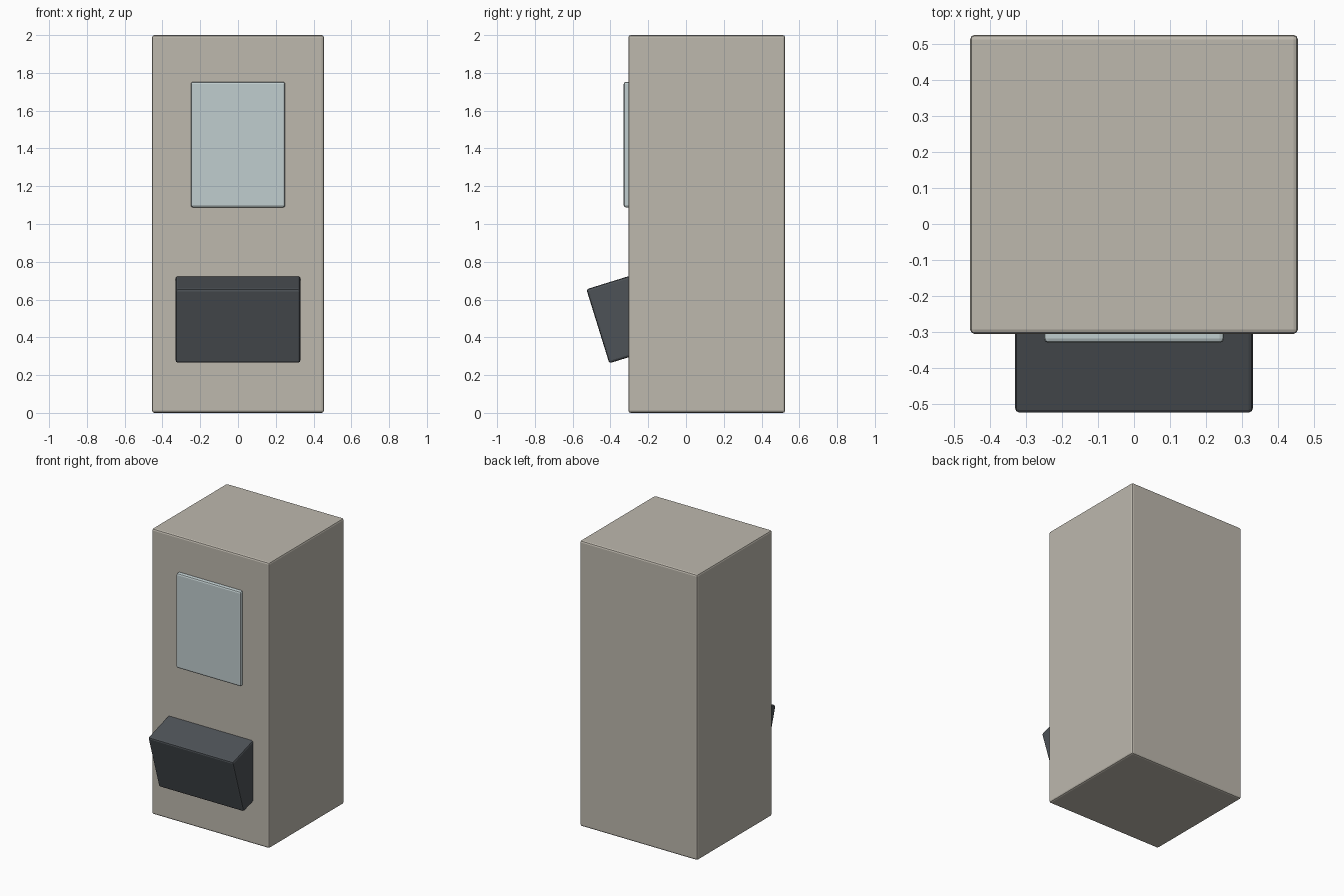
import bpy

if "Cube" in bpy.data.objects:
    bpy.data.objects.remove(bpy.data.objects["Cube"])


def material(name, color):
    m = bpy.data.materials.new(name)
    m.diffuse_color = (*color, 1)
    m.use_nodes = True
    m.node_tree.nodes["Principled BSDF"].inputs["Base Color"].default_value = m.diffuse_color
    return m


def box(name, size, loc, mat, tilt=0.0, bevel=0.012):
    bpy.ops.mesh.primitive_cube_add(size=1, location=loc)
    o = bpy.context.object
    o.name = name
    o.scale = size
    bpy.ops.object.transform_apply(location=False, rotation=False, scale=True)
    o.rotation_euler.x = tilt
    b = o.modifiers.new("edge_bevel", 'BEVEL')
    b.width = bevel
    b.segments = 2
    o.data.materials.append(mat)
    return o


beige = material("warm_grey", (0.51, 0.48, 0.42))
glass = material("pale_blue", (0.53, 0.61, 0.62))
dark = material("dark_slate", (0.075, 0.085, 0.095))

# Tall cabinet
box("cabinet_body", (0.91, 0.83, 2.0), (0, 0.11, 1.0), beige)
# Raised display panel on the front
box("display_panel", (0.50, 0.05, 0.665), (0, -0.305, 1.42), glass)
# Tilted bin protruding from the lower front
box("tilted_bin", (0.66, 0.28, 0.41), (0, -0.333, 0.50), dark, tilt=0.3)
